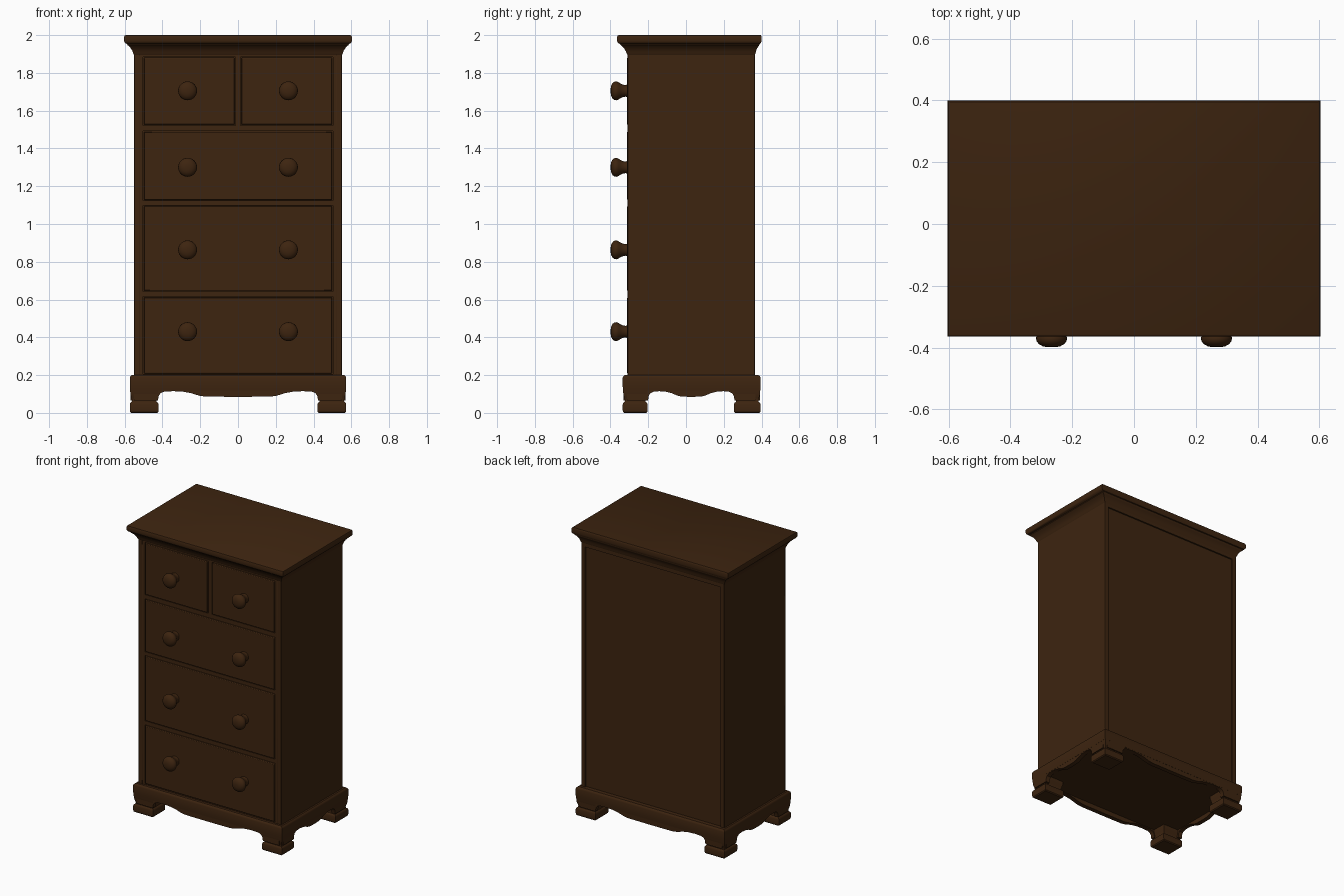
import bpy, bmesh, math

if "Cube" in bpy.data.objects:
    bpy.data.objects.remove(bpy.data.objects["Cube"])

wood = bpy.data.materials.new("dark brown wood")
wood.diffuse_color = (0.047, 0.0178, 0.005, 1)
wood.use_nodes = True
wood.node_tree.nodes["Principled BSDF"].inputs["Base Color"].default_value = wood.diffuse_color


def finish(bm, name, bevel=0.0, smooth=True):
    bmesh.ops.recalc_face_normals(bm, faces=bm.faces[:])
    me = bpy.data.meshes.new(name)
    bm.to_mesh(me)
    bm.free()
    ob = bpy.data.objects.new(name, me)
    bpy.context.collection.objects.link(ob)
    me.materials.append(wood)
    if bevel:
        m = ob.modifiers.new("soft edges", 'BEVEL')
        m.width, m.segments = bevel, 2
    if smooth:
        bpy.ops.object.select_all(action='DESELECT')
        ob.select_set(True)
        bpy.context.view_layer.objects.active = ob
        bpy.ops.object.shade_smooth_by_angle(angle=math.radians(35))
    return ob


def loft(name, levels, bevel=0.0):
    """Stack of rectangles (z, x0, x1, y0, y1), joined and capped."""
    bm = bmesh.new()
    rings = [[bm.verts.new(p) for p in ((a, c, z), (b, c, z), (b, d, z), (a, d, z))]
             for z, a, b, c, d in levels]
    for lo, hi in zip(rings, rings[1:]):
        for i in range(4):
            j = (i + 1) % 4
            bm.faces.new((lo[i], lo[j], hi[j], hi[i]))
    bm.faces.new(rings[0][::-1])
    bm.faces.new(rings[-1])
    return finish(bm, name, bevel)


def box(name, x0, x1, y0, y1, z0, z1, bevel=0.0):
    return loft(name, [(z0, x0, x1, y0, y1), (z1, x0, x1, y0, y1)], bevel)


def apron(name, half, place):
    """Board with a scalloped lower edge; place(u, t, z) gives the position."""
    low = [(-u, z) for u, z in reversed(half)] + half[1:]
    outline = low + [(half[-1][0], 0.16), (-half[-1][0], 0.16)]
    bm = bmesh.new()
    face = bm.faces.new([bm.verts.new(place(u, 0, z)) for u, z in outline])
    ext = bmesh.ops.extrude_face_region(bm, geom=[face])
    shift = [place(0, 1, 0)[i] - place(0, 0, 0)[i] for i in range(3)]
    bmesh.ops.translate(bm, vec=shift,
                        verts=[v for v in ext["geom"] if isinstance(v, bmesh.types.BMVert)])
    bmesh.ops.triangulate(bm, faces=[f for f in bm.faces if len(f.verts) > 4])
    return finish(bm, name)


# Carcass: core, side boards, back rails (back panel slightly recessed)
box("carcass_core", -0.53, 0.53, -0.297, 0.355, 0.18, 1.95)
for s, side in ((-1, "left"), (1, "right")):
    x0, x1 = sorted((s * 0.52, s * 0.55))
    box(side + "_side_board", x0, x1, -0.309, 0.365, 0.18, 1.93, 0.003)
    x0, x1 = sorted((s * 0.502, s * 0.521))
    box(side + "_front_stile", x0, x1, -0.309, -0.29, 0.18, 1.93)
box("back_top_rail", -0.525, 0.525, 0.35, 0.365, 1.87, 1.93)

# Face frame rails and the divider between the two small drawers
for z0, z1 in ((1.885, 1.93), (1.492, 1.522), (1.098, 1.124), (0.615, 0.643), (0.18, 0.205)):
    box("front_rail", -0.503, 0.503, -0.306, -0.29, z0, z1)
box("drawer_divider", -0.014, 0.014, -0.306, -0.29, 1.51, 1.89)

# Drawer fronts
drawers = [("small_drawer_left", -0.498, -0.018, 1.526, 1.881),
           ("small_drawer_right", 0.018, 0.498, 1.526, 1.881),
           ("upper_drawer", -0.498, 0.498, 1.128, 1.488),
           ("middle_drawer", -0.498, 0.498, 0.647, 1.094),
           ("bottom_drawer", -0.498, 0.498, 0.209, 0.611)]
for name, x0, x1, z0, z1 in drawers:
    box(name, x0, x1, -0.312, -0.29, z0, z1, 0.004)

# Turned knobs (y, radius)
turning = [(-0.305, 0.035), (-0.318, 0.031), (-0.33, 0.032), (-0.346, 0.038), (-0.358, 0.046),
           (-0.368, 0.05), (-0.378, 0.049), (-0.388, 0.042), (-0.396, 0.028), (-0.399, 0.012)]
N = 28
for z in (1.705, 1.30, 0.863, 0.43):
    for x in (-0.267, 0.267):
        bm = bmesh.new()
        rings = [[bm.verts.new((x + r * math.cos(2 * math.pi * i / N), y,
                                z + r * math.sin(2 * math.pi * i / N))) for i in range(N)]
                 for y, r in turning]
        for a, b in zip(rings, rings[1:]):
            for i in range(N):
                bm.faces.new((a[i], a[(i + 1) % N], b[(i + 1) % N], b[i]))
        bm.faces.new(rings[0])
        bm.faces.new(rings[-1])
        finish(bm, "knob")

# Moulded top: (z, fraction of the overhang)
cornice = [(1.895, 0.0), (1.905, 0.1), (1.915, 0.16), (1.928, 0.3), (1.94, 0.5), (1.948, 0.68),
           (1.953, 0.7), (1.956, 0.86), (1.963, 0.96), (1.97, 1.0), (1.99, 1.0),
           (1.997, 0.95), (2.0, 0.86)]
loft("moulded_top", [(z, -0.55 - 0.053 * f, 0.55 + 0.053 * f, -0.31 - 0.055 * f, 0.365 + 0.035 * f)
                     for z, f in cornice])

# Plinth
X, Y0, Y1 = 0.573, -0.335, 0.395
loft("plinth", [(z, -X + d, X - d, Y0 + d, Y1 - d)
                for z, d in ((0.118, 0.002), (0.14, 0), (0.186, 0), (0.194, 0.003), (0.2, 0.011))])

# Scalloped aprons on all four sides
wide = [(0, 0.085), (0.17, 0.086), (0.205, 0.091), (0.25, 0.105), (0.29, 0.112), (0.34, 0.115),
        (0.39, 0.113), (0.41, 0.105), (0.42, 0.09), (0.424, 0.065), (0.55, 0.065)]
narrow = [(0, 0.085), (0.05, 0.086), (0.075, 0.092), (0.105, 0.105), (0.135, 0.112), (0.17, 0.115),
          (0.2, 0.112), (0.218, 0.103), (0.226, 0.088), (0.229, 0.065), (0.34, 0.065)]
T, E, YC = 0.03, 0.003, 0.028
apron("front_apron", wide, lambda u, t, z: (u, Y0 + E + T * t, z))
apron("back_apron", wide, lambda u, t, z: (u, Y1 - E - T * t, z))
apron("left_apron", narrow, lambda u, t, z: (-X + E + T * t, u + YC, z))
apron("right_apron", narrow, lambda u, t, z: (X - E - T * t, u + YC, z))

# Bracket feet: (z, inset)
foot = [(0, 0.007), (0.006, 0.001), (0.015, 0), (0.045, 0), (0.053, 0.003), (0.058, 0.01),
        (0.066, 0.012), (0.08, 0.008), (0.1, 0.003), (0.125, 0.002)]
for s, side in ((-1, "left"), (1, "right")):
    for end, y0, y1 in (("front", Y0, -0.203), ("back", 0.254, Y1)):
        x0, x1 = sorted((s * 0.42, s * X))
        loft(end + "_" + side + "_foot",
             [(z, x0 + d, x1 - d, y0 + d, y1 - d) for z, d in foot])
